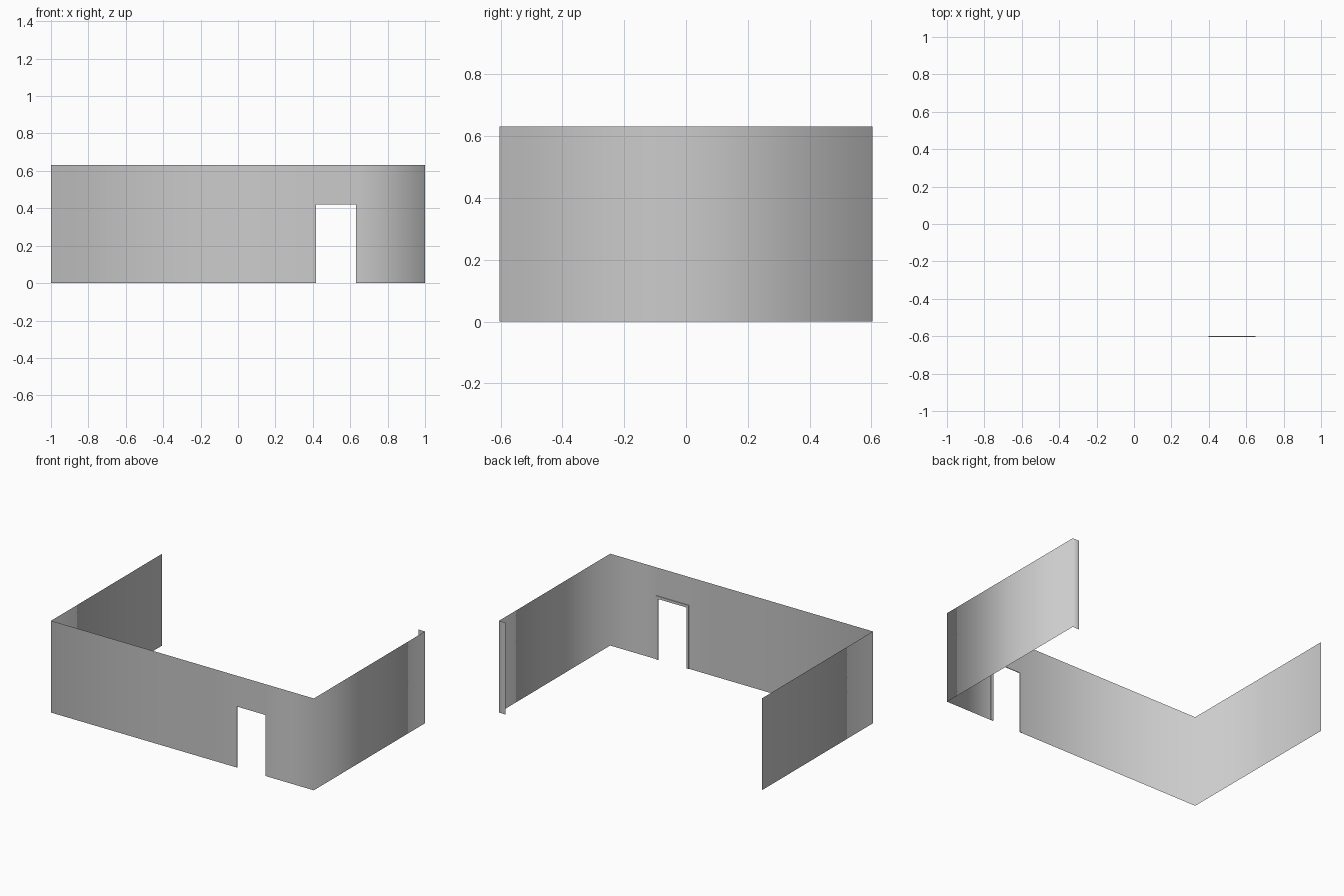
import bpy, bmesh

if "Cube" in bpy.data.objects:
    bpy.data.objects.remove(bpy.data.objects["Cube"])

HALF_Y, HEIGHT = 0.604, 0.632
DOOR_L, DOOR_R, DOOR_H = 0.417, 0.631, 0.42
TRIM, DEPTH = 0.018, 0.005


def finish(name, bm):
    mesh = bpy.data.meshes.new(name)
    bm.to_mesh(mesh)
    bm.free()
    obj = bpy.data.objects.new(name, mesh)
    bpy.context.collection.objects.link(obj)
    return obj


# Walls: one thin sheet following the floor plan, open at the back
path = [(-1, HALF_Y), (-1, -HALF_Y), (DOOR_L, -HALF_Y), (DOOR_R, -HALF_Y),
        (1, -HALF_Y), (1, HALF_Y), (0.95, HALF_Y)]
levels = [0, DOOR_H, HEIGHT]
bm = bmesh.new()
cols = [[bm.verts.new((x, y, z)) for z in levels] for x, y in path]
for i, (a, b) in enumerate(zip(cols, cols[1:])):
    for j in range(2):
        if (i, j) != (2, 0):  # leave the doorway open
            f = bm.faces.new((a[j], b[j], b[j + 1], a[j + 1]))
            f.smooth = True
finish("walls", bm)

# Door trim: slim arch-shaped frame on the inner side of the front wall
l, r, h, t = DOOR_L, DOOR_R, DOOR_H, TRIM
outline = [(l - t, 0), (l, 0), (l, h), (r, h), (r, 0),
           (r + t, 0), (r + t, h + t), (l - t, h + t)]
bm = bmesh.new()
face = bm.faces.new([bm.verts.new((x, -HALF_Y, z)) for x, z in outline])
ext = bmesh.ops.extrude_face_region(bm, geom=[face])
bmesh.ops.translate(bm, vec=(0, DEPTH, 0),
                    verts=[v for v in ext["geom"] if isinstance(v, bmesh.types.BMVert)])
# Drop the side hidden against the wall
hidden = [f for f in bm.faces if all(abs(v.co.y + HALF_Y) < 1e-6 for v in f.verts)]
bmesh.ops.recalc_face_normals(bm, faces=bm.faces)
bmesh.ops.delete(bm, geom=hidden, context='FACES_ONLY')
finish("door_trim", bm)
